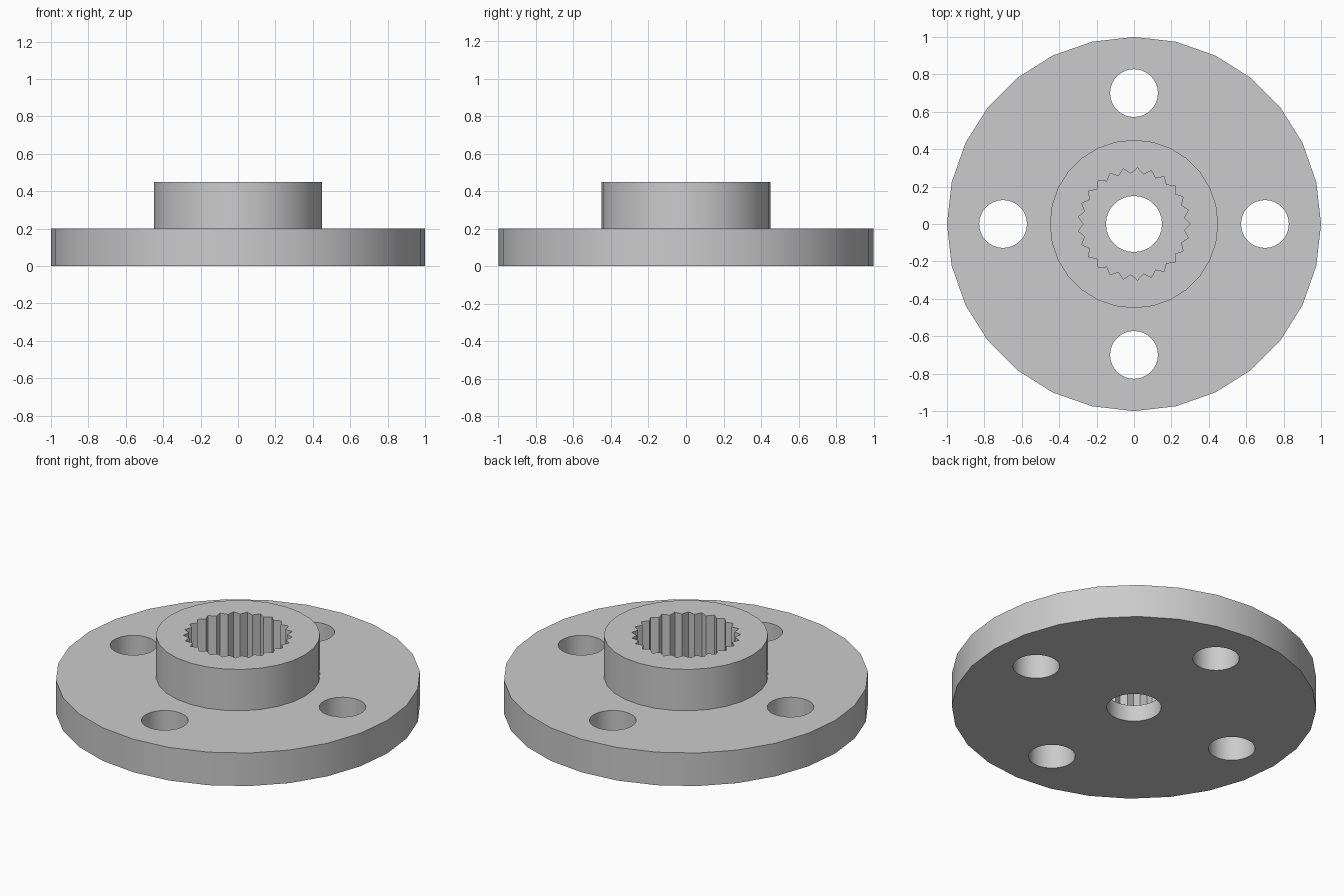
import bpy, bmesh
from math import cos, sin, pi

if "Cube" in bpy.data.objects:
    bpy.data.objects.remove(bpy.data.objects["Cube"])

def prism(name, radii, z0, z1, centre=(0, 0)):
    """Vertical prism whose outline takes one radius per evenly spaced angle."""
    bm = bmesh.new()
    n = len(radii)
    outline = [bm.verts.new((centre[0] + r * cos(2 * pi * i / n),
                             centre[1] + r * sin(2 * pi * i / n), z0))
               for i, r in enumerate(radii)]
    face = bm.faces.new(outline)
    top = bmesh.ops.extrude_face_region(bm, geom=[face], use_keep_orig=True)
    for v in top["geom"]:
        if isinstance(v, bmesh.types.BMVert):
            v.co.z = z1
    bmesh.ops.recalc_face_normals(bm, faces=bm.faces)
    mesh = bpy.data.meshes.new(name)
    bm.to_mesh(mesh)
    bm.free()
    obj = bpy.data.objects.new(name, mesh)
    bpy.context.collection.objects.link(obj)
    return obj

def combine(target, tool, operation):
    """Apply a boolean and discard the helper."""
    tool.hide_render = True
    mod = target.modifiers.new(tool.name, 'BOOLEAN')
    mod.operation, mod.solver, mod.object = operation, 'EXACT', tool
    bpy.context.view_layer.objects.active = target
    bpy.ops.object.modifier_apply(modifier=mod.name)
    bpy.data.objects.remove(tool)

# Round flange with raised hub
body = prism("splined_flange", [1.0] * 28, 0, 0.2)
combine(body, prism("hub", [0.45] * 28, 0.1, 0.45), 'UNION')

# 25-tooth splined socket, with a narrower screw hole through its floor
combine(body, prism("spline_cutter", [0.30, 0.27] * 25, 0.1, 0.6), 'DIFFERENCE')
combine(body, prism("screw_hole_cutter", [0.15] * 32, -0.1, 0.3), 'DIFFERENCE')

# Four mounting holes
for k in range(4):
    spot = (0.7 * cos(k * pi / 2), 0.7 * sin(k * pi / 2))
    combine(body, prism("mount_hole_cutter", [0.128] * 32, -0.1, 0.3, spot), 'DIFFERENCE')

# Smooth walls, sharp rims and teeth
bpy.ops.object.select_all(action='DESELECT')
body.select_set(True)
bpy.context.view_layer.objects.active = body
bpy.ops.object.shade_smooth_by_angle()
